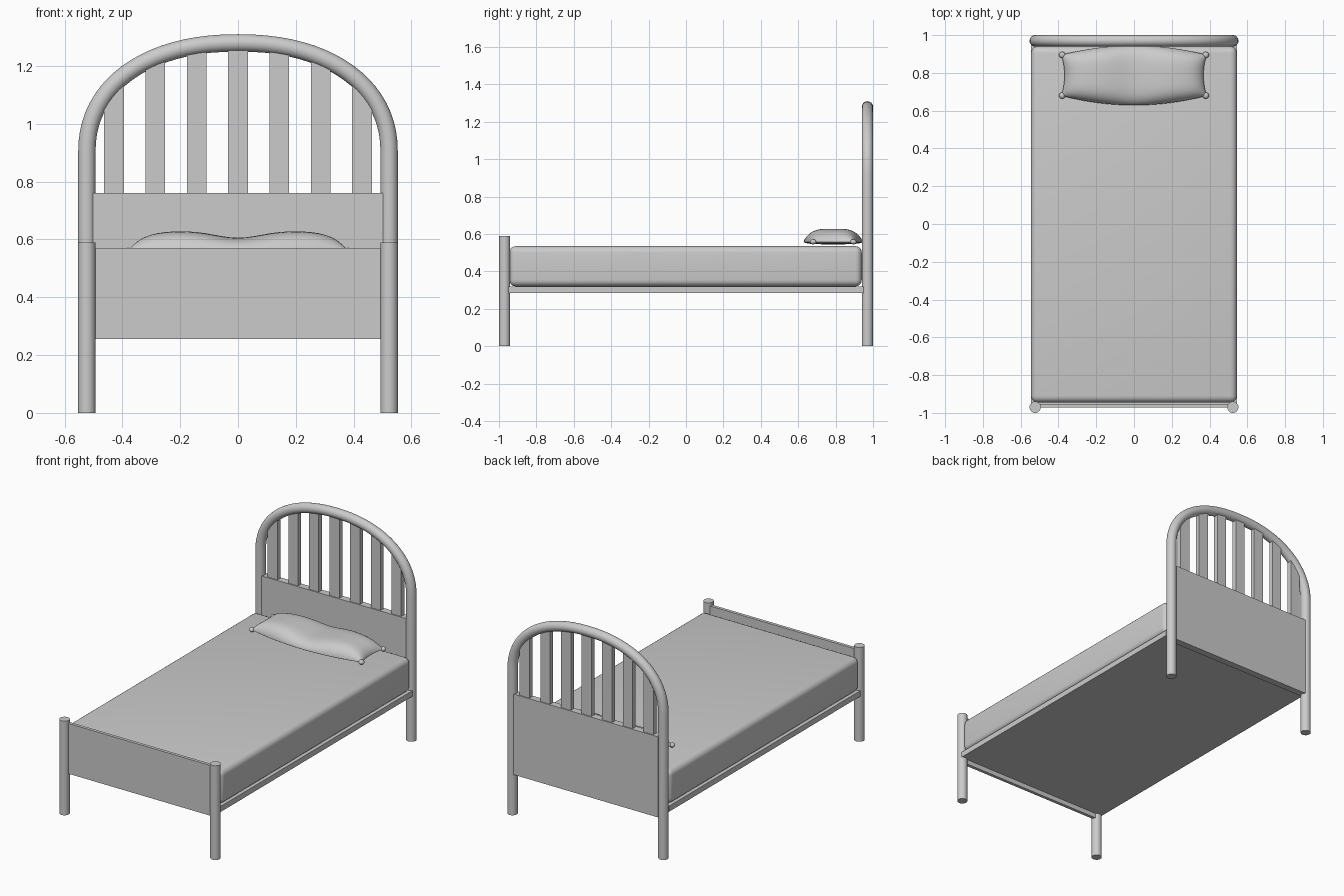
import bpy, bmesh, math
from mathutils import Vector

if "Cube" in bpy.data.objects:
    bpy.data.objects.remove(bpy.data.objects["Cube"])

POST_X, POST_Y, R = 0.523, 0.97, 0.03


def finish(name, bm, smooth=True):
    bmesh.ops.recalc_face_normals(bm, faces=bm.faces)
    me = bpy.data.meshes.new(name)
    bm.to_mesh(me)
    bm.free()
    ob = bpy.data.objects.new(name, me)
    bpy.context.collection.objects.link(ob)
    if smooth:
        bpy.ops.object.select_all(action='DESELECT')
        ob.select_set(True)
        bpy.context.view_layer.objects.active = ob
        bpy.ops.object.shade_smooth_by_angle(angle=math.radians(40))
    return ob


def box(name, lo, hi, bevel=0):
    bm = bmesh.new()
    bmesh.ops.create_cube(bm, size=1)
    for v in bm.verts:
        v.co = Vector([(a + b) / 2 + c * (b - a) for a, b, c in zip(lo, hi, v.co)])
    if bevel:
        bmesh.ops.bevel(bm, geom=bm.edges[:], offset=bevel, segments=5,
                        profile=0.5, affect='EDGES')
    return finish(name, bm, bool(bevel))


def tube(name, pts, sides=24):
    # sweeps a circle along a path lying in a plane of constant y
    bm = bmesh.new()
    rings = []
    for i, p in enumerate(pts):
        t = (pts[min(i + 1, len(pts) - 1)] - pts[max(i - 1, 0)]).normalized()
        side, n = Vector((0, 1, 0)), t.cross(Vector((0, 1, 0)))
        rings.append([bm.verts.new(p + R * (math.cos(a) * n + math.sin(a) * side))
                      for a in [2 * math.pi * k / sides for k in range(sides)]])
    for a, b in zip(rings, rings[1:]):
        for k in range(sides):
            j = (k + 1) % sides
            bm.faces.new((a[k], a[j], b[j], b[k]))
    bm.faces.new(rings[0])
    bm.faces.new(rings[-1])
    return finish(name, bm)


# headboard arch: straight legs joined by a slightly squared ellipse
SPRING, RISE, EXP = 0.90, 0.38, 2.2


def arch_z(x):
    return SPRING + RISE * (1 - abs(x / POST_X) ** EXP) ** (1 / EXP)


path = [Vector((-POST_X, POST_Y, 0))]
for i in range(41):
    a = math.pi * (1 - i / 40)
    c, s = math.cos(a), max(math.sin(a), 0)
    path.append(Vector((POST_X * math.copysign(abs(c) ** (2 / EXP), c), POST_Y,
                        SPRING + RISE * s ** (2 / EXP))))
path.append(Vector((POST_X, POST_Y, 0)))
tube("headboard_arch", path)

# headboard panel and slats with tops cut to follow the arch
box("headboard_panel", (-0.502, 0.948, 0.255), (0.502, 0.992, 0.76))
for i in range(7):
    x = (i - 3) * 0.143
    slat = box(f"headboard_slat_{i + 1}", (x - 0.034, 0.955, 0.74), (x + 0.034, 0.985, 1))
    for v in slat.data.vertices:
        if v.co.z > 0.9:
            v.co.z = arch_z(v.co.x) - 0.005

# foot posts and panel
for side, s in (("left", -1), ("right", 1)):
    tube(f"foot_post_{side}", [Vector((s * POST_X, -POST_Y, z)) for z in (0, 0.59)])
box("footboard_panel", (-0.51, -0.972, 0.255), (0.51, -0.952, 0.57))

# bed base and mattress
box("bed_base", (-0.545, -0.955, 0.285), (0.545, 0.948, 0.32))
box("mattress", (-0.545, -0.945, 0.32), (0.545, 0.94, 0.535), 0.035)

# pillow: puffed top with a dip in the middle, nearly flat underside
bm = bmesh.new()
NU, NV = 40, 24
for top in (True, False):
    grid = []
    for i in range(NU + 1):
        u = math.sin(math.pi / 2 * (2 * i / NU - 1))
        row = []
        for j in range(NV + 1):
            v = math.sin(math.pi / 2 * (2 * j / NV - 1))
            x = u * (0.368 + 0.017 * v * v)
            y = 0.787 + v * (0.108 + 0.05 * (1 - u * u))
            puff = max(1 - u ** 6, 0) ** 0.6 * max(1 - v ** 4, 0) ** 0.6
            h = 0.073 - 0.024 * math.exp(-(u / 0.3) ** 2)
            z = 0.557 + (h * puff if top else -0.012 * puff)
            row.append(bm.verts.new((x, y, z)))
        grid.append(row)
    for i in range(NU):
        for j in range(NV):
            bm.faces.new((grid[i][j], grid[i + 1][j], grid[i + 1][j + 1], grid[i][j + 1]))
bmesh.ops.remove_doubles(bm, verts=bm.verts, dist=0.0003)
finish("pillow", bm)

# small knotted pillow corners
bm = bmesh.new()
for sx in (-1, 1):
    for y in (0.68, 0.895):
        r = bmesh.ops.create_uvsphere(bm, u_segments=16, v_segments=8, radius=0.017)
        for v in r["verts"]:
            v.co = Vector((v.co.x + sx * 0.38, v.co.y + y, v.co.z * 0.8 + 0.558))
finish("pillow_corners", bm)
